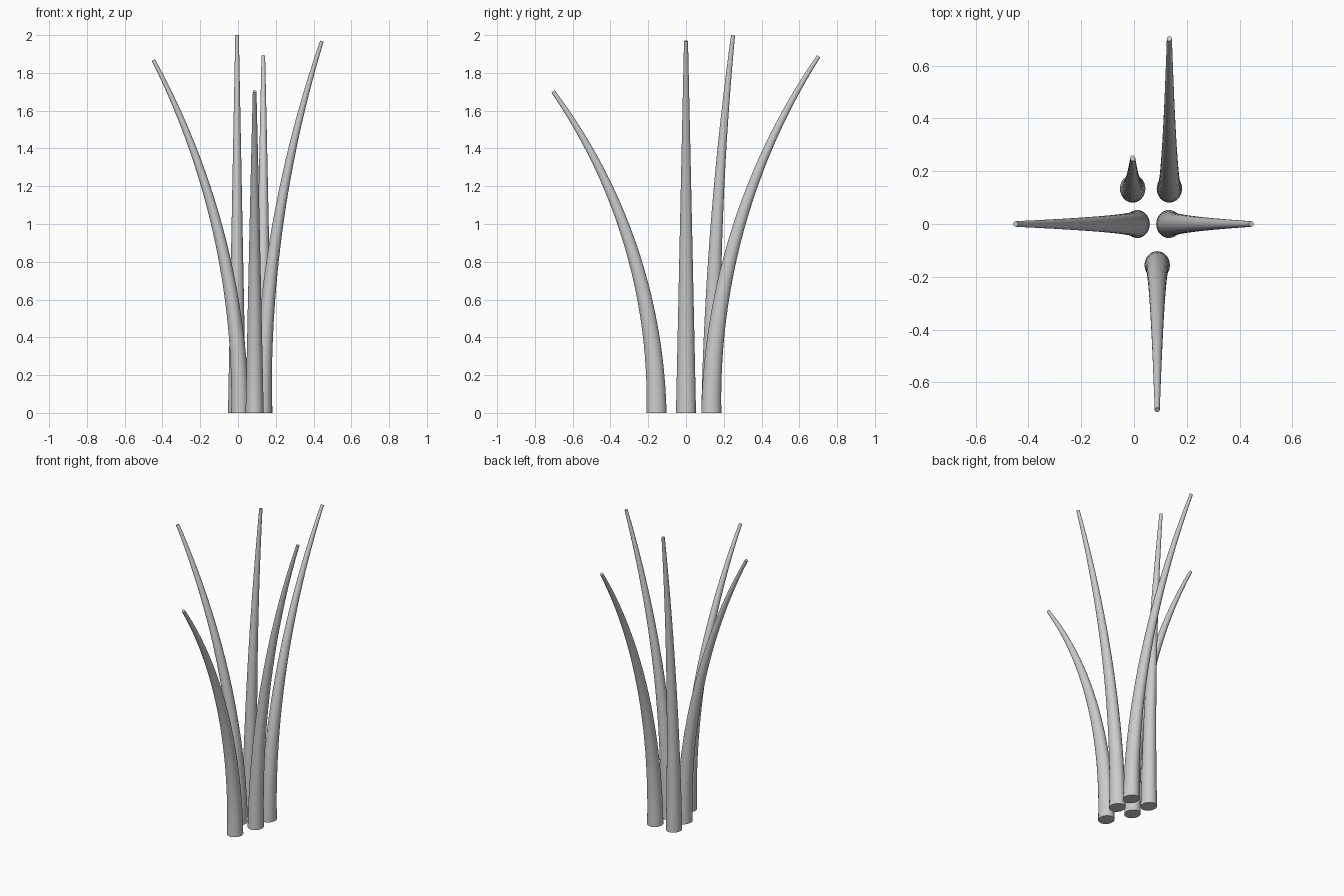
import bpy, bmesh, math
from mathutils import Vector

if "Cube" in bpy.data.objects:
    bpy.data.objects.remove(bpy.data.objects["Cube"])

SIDES, STEPS = 32, 24
RX, RY, TIP = 0.048, 0.053, 0.2   # base radii and tip scale


def stalk(name, base, direction, reach, height):
    """Tapered stalk bent along a circular arc that starts vertical."""
    d = Vector((direction[0], direction[1], 0))
    up = Vector((0, 0, 1))
    origin = Vector((base[0], base[1], 0))
    radius = (reach ** 2 + height ** 2) / (2 * reach)
    sweep = 2 * math.atan2(reach, height)
    side = up.cross(d)
    bm = bmesh.new()
    rings = []
    for i in range(STEPS + 1):
        t = i / STEPS
        a = sweep * t
        centre = origin + d * radius * (1 - math.cos(a)) + up * radius * math.sin(a)
        across = d * math.cos(a) - up * math.sin(a)
        s = 1 + (TIP - 1) * t
        ra, rb = (RX, RY) if direction[0] else (RY, RX)
        rings.append([bm.verts.new(centre
                                   + across * ra * s * math.cos(2 * math.pi * k / SIDES)
                                   + side * rb * s * math.sin(2 * math.pi * k / SIDES))
                      for k in range(SIDES)])
    for lo, hi in zip(rings, rings[1:]):
        for k in range(SIDES):
            n = (k + 1) % SIDES
            bm.faces.new((lo[k], lo[n], hi[n], hi[k]))
    # end caps
    bm.faces.new(rings[0][::-1])
    bm.faces.new(rings[-1])
    bmesh.ops.recalc_face_normals(bm, faces=bm.faces)
    mesh = bpy.data.meshes.new(name)
    bm.to_mesh(mesh)
    bm.free()
    ob = bpy.data.objects.new(name, mesh)
    bpy.context.collection.objects.link(ob)
    bpy.ops.object.select_all(action='DESELECT')
    ob.select_set(True)
    bpy.context.view_layer.objects.active = ob
    bpy.ops.object.shade_smooth_by_angle(angle=math.radians(40))


# name, base position, lean direction, horizontal reach, tip height
stalk("left_stalk", (0.012, 0), (-1, 0), 0.46, 1.868)
stalk("right_stalk", (0.132, 0), (1, 0), 0.312, 1.968)
stalk("back_long_stalk", (0.134, 0.134), (0, 1), 0.568, 1.888)
stalk("back_upright_stalk", (-0.005, 0.134), (0, 1), 0.115, 1.999)
stalk("front_stalk", (0.088, -0.156), (0, -1), 0.548, 1.702)
